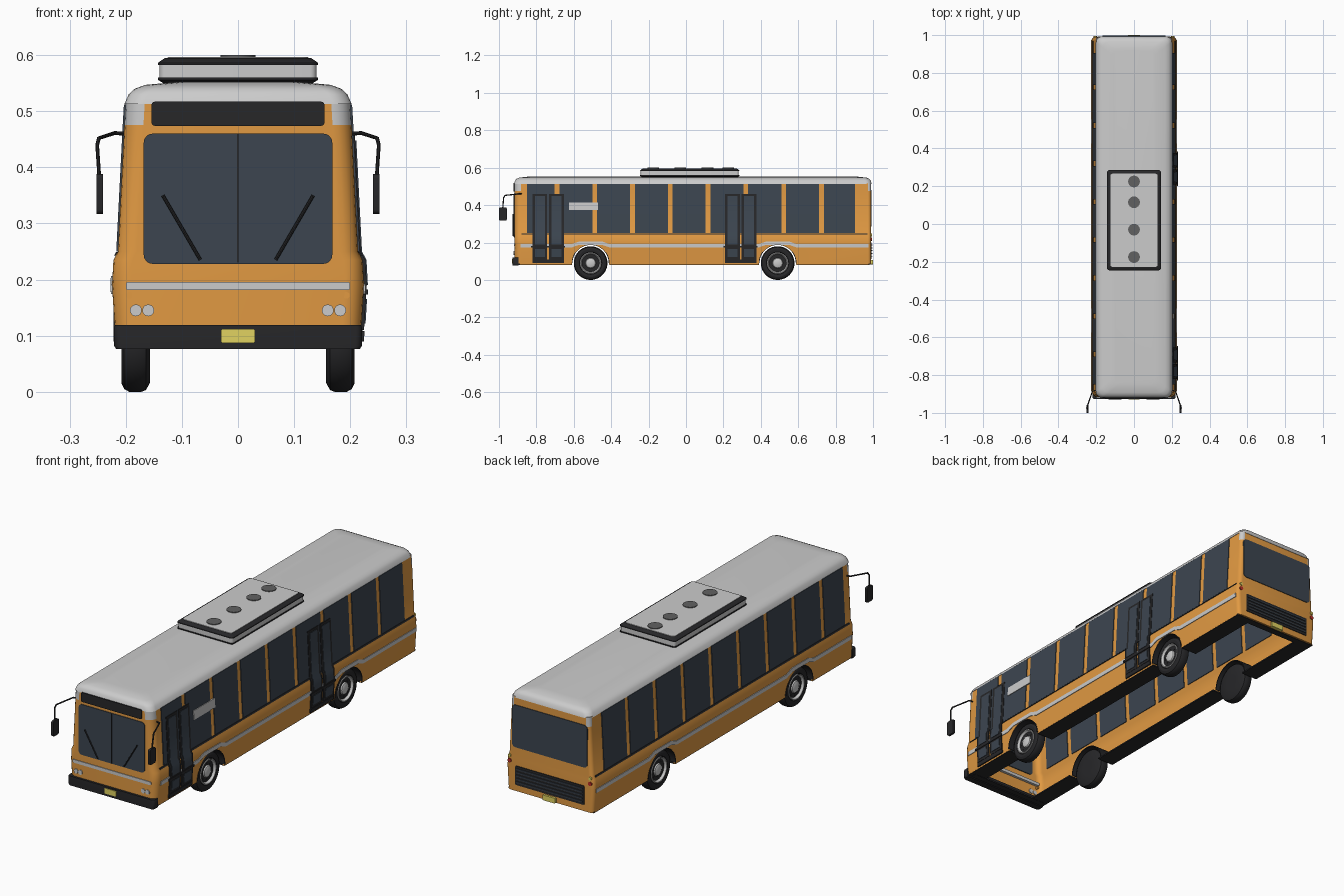
import bpy, bmesh
from math import sin, cos, pi, radians

if "Cube" in bpy.data.objects:
    bpy.data.objects.remove(bpy.data.objects["Cube"])


def mat(name, r, g, b):
    m = bpy.data.materials.new(name)
    m.diffuse_color = (r, g, b, 1)
    m.use_nodes = True
    m.node_tree.nodes["Principled BSDF"].inputs["Base Color"].default_value = m.diffuse_color
    return m


ORANGE = mat("orange", .75, .32, .055)
GLASS = mat("glass", .045, .06, .08)
DARK = mat("dark", .02, .02, .022)
SILVER = mat("silver", .6, .6, .6)
YELLOW = mat("yellow", .75, .65, .12)
RED = mat("red", .5, .03, .02)
FRONT, REAR = -.917, .99


def loft(name, rings, mats=(), caps=True, pick=None):
    """Skin equal-length rings of points; pick(level, index) gives a material slot."""
    bm = bmesh.new()
    vs = [[bm.verts.new(p) for p in r] for r in rings]
    n = len(vs[0])
    for i in range(len(vs) - 1):
        for j in range(n):
            k = (j + 1) % n
            f = bm.faces.new((vs[i][j], vs[i][k], vs[i + 1][k], vs[i + 1][j]))
            f.material_index = pick(i, j) if pick else 0
    if caps:
        bm.faces.new(vs[0][::-1])
        bm.faces.new(vs[-1])
    bmesh.ops.recalc_face_normals(bm, faces=bm.faces)
    me = bpy.data.meshes.new(name)
    bm.to_mesh(me)
    bm.free()
    for m in mats:
        me.materials.append(m)
    ob = bpy.data.objects.new(name, me)
    bpy.context.collection.objects.link(ob)
    return ob


def rounded(x0, x1, y0, y1, r0, r1=None, n=5):
    """2D rounded rectangle; r0 rounds the low-y corners, r1 the high-y ones."""
    r1 = r0 if r1 is None else r1
    out = []
    for q, (cx, cy, r) in enumerate([(x1 - r1, y1 - r1, r1), (x0 + r1, y1 - r1, r1),
                                     (x0 + r0, y0 + r0, r0), (x1 - r0, y0 + r0, r0)]):
        for k in range(n + 1):
            a = (q + k / n) * pi / 2
            out.append((cx + r * cos(a), cy + r * sin(a)))
    return out


def plan(z, w, y0, y1, r0, r1):
    return [(x, y, z) for x, y in rounded(-w, w, y0, y1, r0, r1)]


def box(name, x0, x1, y0, y1, z0, z1, m=()):
    return loft(name, [[(x0, y0, z), (x1, y0, z), (x1, y1, z), (x0, y1, z)] for z in (z0, z1)], m)


def end_plate(name, x0, x1, z0, z1, r, ya, yb, m=()):
    pts = rounded(x0, x1, z0, z1, r)
    return loft(name, [[(x, y, z) for x, z in pts] for y in (ya, yb)], m)


def circle(axis, c, r, n=32):
    out = []
    for k in range(n):
        u, v = r * cos(2 * pi * k / n), r * sin(2 * pi * k / n)
        d = {'x': (0, u, v), 'y': (u, 0, v), 'z': (u, v, 0)}[axis]
        out.append(tuple(a + b for a, b in zip(c, d)))
    return out


def end_light(name, x, z, r, ya, yb, m=()):
    return loft(name, [circle('y', (x, y, z), r, 20) for y in (ya, yb)], m)


def tube(name, pts, r, m):
    cu = bpy.data.curves.new(name, 'CURVE')
    cu.dimensions = '3D'
    cu.bevel_depth, cu.bevel_resolution, cu.use_fill_caps = r, 2, True
    sp = cu.splines.new('POLY')
    sp.points.add(len(pts) - 1)
    for p, c in zip(sp.points, pts):
        p.co = (*c, 1)
    cu.materials.append(m)
    ob = bpy.data.objects.new(name, cu)
    bpy.context.collection.objects.link(ob)


# side wall section: height and half width
SECTION = [(.083, .218), (.19, .2245), (.235, .222), (.25, .214), (.475, .2025), (.518, .2)]


def side_x(z):
    for (z0, w0), (z1, w1) in zip(SECTION, SECTION[1:]):
        if z <= z1:
            return w0 + (w1 - w0) * (z - z0) / (z1 - z0)
    return SECTION[-1][1]


def side_panel(name, s, y0, y1, z0, z1, d, m=(), t=.011):
    """Panel that follows the side wall, standing d proud of it."""
    zs = [z0] + [z for z, _ in SECTION if z0 < z < z1] + [z1]
    return loft(name, [[(s * (side_x(z) + a), y, z) for a, y in
                        ((d, y0), (d, y1), (-t, y1), (-t, y0))] for z in zs], m)


# body shell, open underneath, silver corners below the roof
body = loft("body_shell", [plan(z, w, FRONT, REAR, .034, .018) for z, w in SECTION], (ORANGE, SILVER),
            caps=False, pick=lambda i, j: int(i == 4 and j % 6 != 5))
solid = body.modifiers.new("thickness", 'SOLIDIFY')
solid.thickness, solid.offset = .008, -1
cutters = []
for y in (-.51, .49):
    c = loft("arch_cutter", [circle('x', (x, y, .09), .099, 48) for x in (-.3, .3)])
    c.hide_render = True
    cutters.append(c)
    b = body.modifiers.new("arch", 'BOOLEAN')
    b.operation, b.object, b.solver = 'DIFFERENCE', c, 'EXACT'
bpy.context.view_layer.objects.active = body
for name in [m.name for m in body.modifiers]:
    bpy.ops.object.modifier_apply(modifier=name)
for c in cutters:
    bpy.data.objects.remove(c)

# roof
loft("roof", [plan(z, w, FRONT + i, REAR - i, .034, .03) for z, w, i in
              [(.513, .2025, -.002), (.53, .195, .002), (.54, .184, .01), (.547, .165, .025), (.552, .11, .07)]]
     ).data.flip_normals
bpy.data.objects["roof"].data.update()

# roof air conditioner
def ac(z, w):
    return plan(z, w, -.245 + .143 - w, .285 - .143 + w, .012, .012)
loft("cooler_base", [ac(.545, .125), ac(.556, .143), ac(.56, .143)], (DARK,))
loft("cooler_side", [ac(.559, .14), ac(.584, .14)])
loft("cooler_rim", [ac(.582, .143), ac(.586, .143), ac(.595, .13)], (DARK,))
loft("cooler_lid", [ac(.59, .126), ac(.597, .125)])
for y in (-.175, -.03, .115, .225):
    loft("cooler_fan", [circle('z', (0, y, z), .031) for z in (.59, .6)], (mat("fan", .12, .12, .12),))

# side windows, stripes, wheels, skirts and mirrors on both sides
posts = [-.69 + .202 * k for k in range(8)]
edges = [-.862] + posts + [.917]
bend = [(-.885, 0), (-.61, 0), (-.57, .014), (-.45, .014), (-.41, 0),
        (.39, 0), (.43, .014), (.55, .014), (.59, 0), (.975, 0)]
for s in (1, -1):
    for a, b in zip(edges, edges[1:]):
        side_panel("side_window", s, a + .0125, b - .0125, .25, .512, .003, (GLASS,))
    side_panel("waist_trim", s, -.88, .97, .243, .249, .003, (DARK,), .004)
    loft("side_stripe", [[(s * (side_x(z + h) + d), y, z + h) for z, d in
                          ((.174, .003), (.192, .003), (.192, -.004), (.174, -.004))] for y, h in bend])
    for a, b in ((-.9, -.61), (-.41, .39), (.59, .982)):
        box("under_skirt", s * .135, s * .2175, a, b, .081, .087, (DARK,))
    for y in (-.51, .49):
        # arch liner, tyre, rim, bolts
        arc = [radians(180 * k / 24) for k in range(25)]
        loft("arch_liner", [[(s * x, y + r * cos(a), .09 + r * sin(a)) for x, r in
                             ((.15, .097), (.222, .097), (.222, .101), (.15, .101))] for a in arc], (DARK,))
        tyre = [(.157, .03), (.157, .074), (.164, .087), (.172, .09), (.194, .09), (.203, .085),
                (.208, .074), (.206, .06), (.198, .055)]
        loft("tyre", [circle('x', (s * x, y, .09), r, 40) for x, r in tyre], (DARK,))
        rim = [(.19, .054), (.207, .057), (.208, .053), (.198, .047), (.194, .03), (.203, .025), (.207, .016)]
        loft("wheel_rim", [circle('x', (s * x, y, .09), r, 40) for x, r in rim])
        for k in range(8):
            a = k * pi / 4
            loft("wheel_bolt", [circle('x', (s * x, y + .037 * cos(a), .09 + .037 * sin(a)), .005, 10)
                                for x in (.19, .199)], (DARK,))
    tube("mirror_arm", [(s * .197, -.88, .46), (s * .22, -.885, .461), (s * .248, -.968, .452),
                        (s * .251, -.975, .44), (s * .247, -.98, .38)], .0035, DARK)
    loft("mirror", [[(s * x, y, z) for y, z in rounded(-1, -.958, .317, .388, .008)]
                    for x in (.241, .252)], (DARK,))
    # lights at the front and rear
    for x in (.16, .182):
        end_light("headlight", s * x, .145, .0105, FRONT + .012, FRONT - .004)
    end_light("front_indicator", s * .193, .172, .006, FRONT + .02, FRONT, (ORANGE,))
    end_light("tail_light", s * .205, .217, .009, REAR - .012, REAR + .004, (RED,))
    end_light("rear_indicator", s * .205, .24, .007, REAR - .012, REAR + .004, (YELLOW,))
    tube("wiper", [(s * .067, FRONT - .008, .235), (s * .134, FRONT - .008, .35)], .003, DARK)

# doors on the right side
for y in (-.737, .293):
    for a, b in ((y - .084, y - .005), (y + .005, y + .084)):
        side_panel("door_leaf", 1, a, b, .11, .46, .005, (DARK,))
        side_panel("door_window", 1, a + .013, b - .013, .19, .448, .007, (GLASS,), 0)
        side_panel("door_low_window", 1, a + .013, b - .013, .122, .165, .007, (GLASS,), 0)
    side_panel("door_bar", 1, y - .092, y + .09, .173, .182, .008, (DARK,), 0)
    side_panel("door_step", 1, y - .085, y + .085, .09, .108, .006, (DARK,))
side_panel("route_board", 1, -.625, -.47, .373, .415, .006)

# front face
f = FRONT
end_plate("windshield", -.168, .168, .228, .46, .016, f + .012, f - .003, (GLASS,))
box("windshield_bar", -.002, .002, f - .005, f, .23, .459, (DARK,))
end_plate("route_display", -.154, .154, .474, .517, .006, f + .01, f - .006, (DARK,))
end_plate("front_stripe", -.2, .2, .181, .196, .005, f + .02, f - .003)
loft("front_bumper", [plan(z, w, f - .01, f + .022, .012, .002) for z, w in
                      [(.076, .217), (.082, .221), (.113, .221), (.119, .219)]], (DARK,))
box("front_floor_lip", -.2, .2, f + .01, f + .05, .08, .087, (DARK,))
end_plate("front_plate", -.03, .03, .087, .112, .003, f, f - .013, (YELLOW,))

# rear face
r = REAR
end_plate("rear_window", -.192, .192, .285, .48, .018, r - .012, r + .003, (GLASS,))
end_plate("rear_grille", -.175, .175, .112, .2, .004, r - .012, r + .003, (DARK,))
for k in range(5):
    box("grille_slat", -.168, .168, r, r + .007, .124 + .015 * k, .129 + .015 * k, (GLASS,))
end_plate("rear_plate", -.032, .032, .083, .107, .003, r - .005, r + .01, (YELLOW,))
box("rear_floor_lip", -.2, .2, r - .04, r - .008, .081, .087, (DARK,))

# turn tubes into meshes and smooth everything, keeping edges sharp
for o in bpy.data.objects:
    o.select_set(True)
bpy.context.view_layer.objects.active = body
bpy.ops.object.convert(target='MESH')
bpy.ops.object.shade_smooth_by_angle(angle=radians(32))
